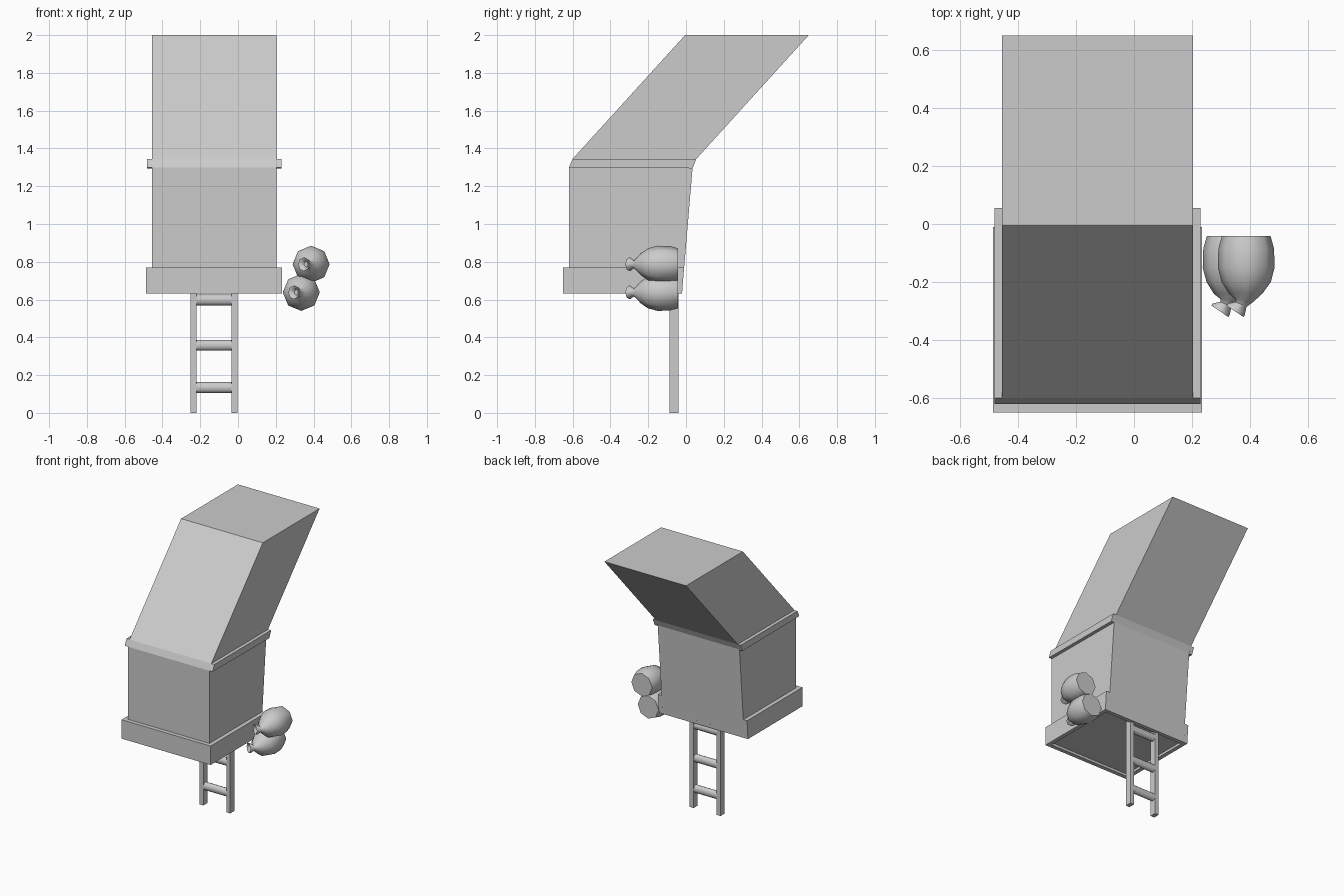
import bpy, bmesh, math
from mathutils import Vector

if "Cube" in bpy.data.objects:
    bpy.data.objects.remove(bpy.data.objects["Cube"])


def finish(name, bm, smooth=False):
    bmesh.ops.recalc_face_normals(bm, faces=bm.faces[:])
    me = bpy.data.meshes.new(name)
    bm.to_mesh(me)
    bm.free()
    ob = bpy.data.objects.new(name, me)
    bpy.context.collection.objects.link(ob)
    if smooth:
        bpy.ops.object.select_all(action='DESELECT')
        ob.select_set(True)
        bpy.context.view_layer.objects.active = ob
        bpy.ops.object.shade_smooth_by_angle(angle=math.radians(50))
    return ob


def loft(name, rings, smooth=False):
    """Skin a list of equal-length point rings and cap both ends."""
    bm = bmesh.new()
    loops = [[bm.verts.new(p) for p in ring] for ring in rings]
    n = len(loops[0])
    for a, b in zip(loops, loops[1:]):
        for i in range(n):
            j = (i + 1) % n
            bm.faces.new((a[i], a[j], b[j], b[i]))
    bm.faces.new(loops[0])
    bm.faces.new(loops[-1])
    return finish(name, bm, smooth)


def prism(name, profile, x0, x1):
    """Extrude a (y, z) profile across x."""
    return loft(name, [[(x, y, z) for y, z in profile] for x in (x0, x1)])


X0, X1 = -0.456, 0.204      # hood side walls
RIM = 0.03                  # how far the rim stands out

# Hood: upright lower box with a leaning upper shaft
prism("hood", [(-0.62, 0.65), (-0.62, 1.30), (-0.60, 1.345), (-0.005, 2.0),
               (0.65, 2.0), (0.055, 1.345), (0.035, 1.30), (-0.02, 0.65)], X0, X1)

# Rim around the front and both sides of the lower edge
side_rim = [(-0.65, 0.632), (-0.65, 0.77), (-0.01, 0.77), (-0.021, 0.632)]
prism("rim_front", [(-0.65, 0.632), (-0.65, 0.77), (-0.62, 0.77), (-0.62, 0.632)], X0, X1)
prism("rim_left", side_rim, X0 - RIM, X0)
prism("rim_right", side_rim, X1, X1 + RIM)
prism("rim_back", [(-0.05, 0.632), (-0.05, 0.66), (-0.019, 0.66), (-0.021, 0.632)], X0, X1)

# Side trims at the bend
trim = [(-0.62, 1.30), (-0.60, 1.345), (0.055, 1.345), (0.035, 1.295)]
prism("trim_left", trim, X0 - 0.025, X0)
prism("trim_right", trim, X1, X1 + 0.025)

# Ladder rails
for name, x in (("left", -0.251), ("right", -0.034)):
    prism("ladder_rail_" + name,
          [(-0.087, 0), (-0.087, 0.66), (-0.04, 0.66), (-0.04, 0)], x, x + 0.032)

# Ladder rungs
for k, z in enumerate((0.134, 0.358, 0.598)):
    ring = [(-0.063 + 0.023 * math.cos(a), z + 0.029 * math.sin(a))
            for a in (math.tau * i / 12 for i in range(12))]
    rung = loft("ladder_rung_%d" % (k + 1),
                [[(x, y, zz) for y, zz in ring] for x in (-0.225, -0.03)], True)

# Hanging jars: eight-sided, mouth to the front, neck bent sideways
# columns: sideways shift, y, radius, turn in degrees
JAR = [(0, -0.042, 0.084, 0), (0, -0.085, 0.096, 0), (0, -0.15, 0.098, 0),
       (0, -0.20, 0.085, 0), (-0.002, -0.24, 0.058, 0), (-0.008, -0.265, 0.03, 12),
       (-0.018, -0.277, 0.021, 25), (-0.034, -0.294, 0.035, 34),
       (-0.039, -0.301, 0.036, 34), (-0.036, -0.297, 0.024, 34),
       (-0.024, -0.283, 0.016, 34)]
for name, cx, cz in (("upper", 0.387, 0.787), ("lower", 0.335, 0.638)):
    rings = []
    for dx, y, r, turn in JAR:
        t = math.radians(turn)
        across = Vector((math.cos(t), -math.sin(t), 0))
        c = Vector((cx + dx, y, cz))
        rings.append([c + r * (across * math.cos(a) + Vector((0, 0, 1)) * math.sin(a))
                      for a in (math.tau * i / 8 for i in range(8))])
    loft("jar_" + name, rings, True)
